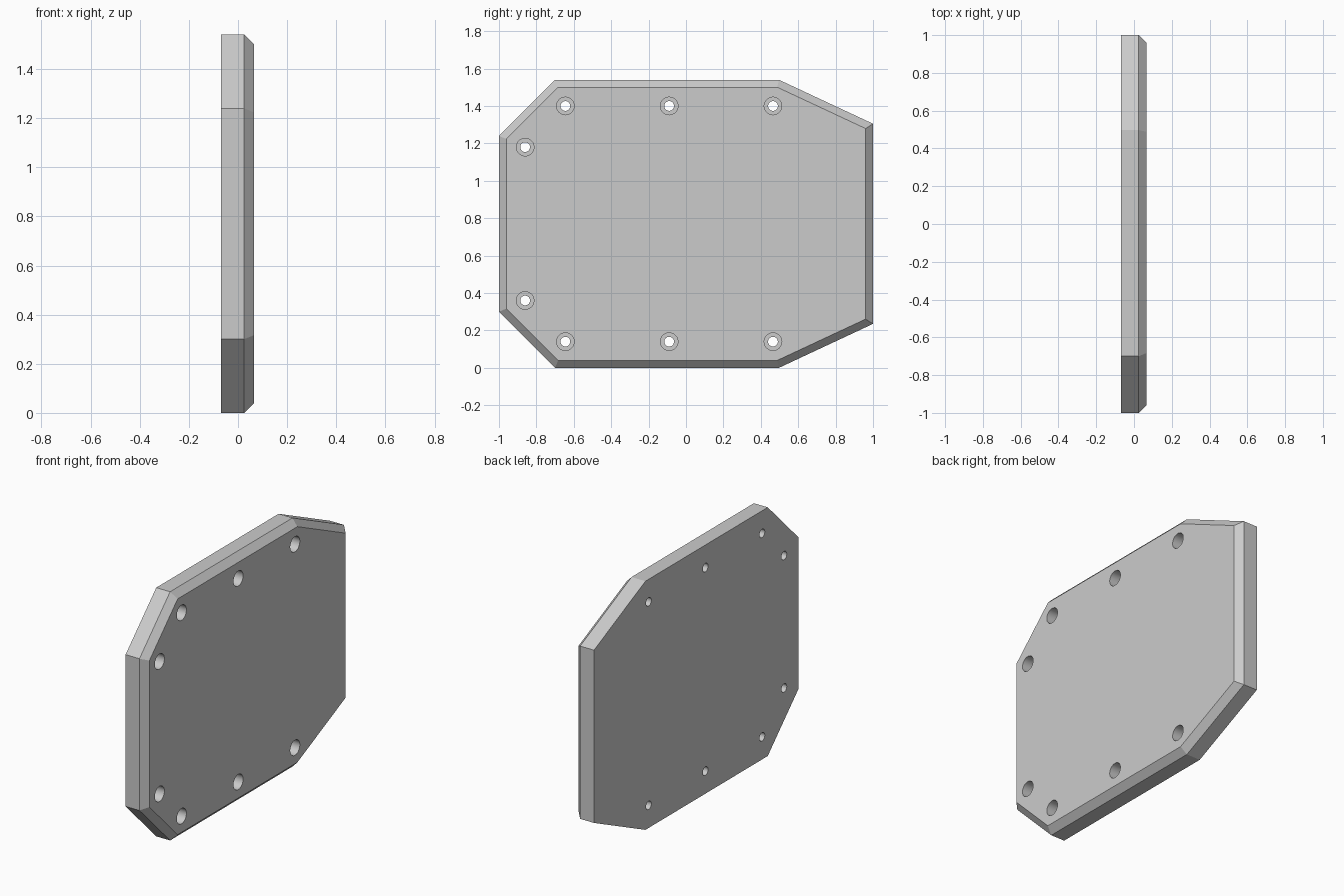
import bpy, bmesh
from math import pi, radians
from mathutils import Matrix

if "Cube" in bpy.data.objects:
    bpy.data.objects.remove(bpy.data.objects["Cube"])

BACK, SHOULDER, FACE = -0.07, 0.025, 0.065
MID_Z = 0.77


def add_object(name, bm):
    bmesh.ops.recalc_face_normals(bm, faces=bm.faces)
    mesh = bpy.data.meshes.new(name)
    bm.to_mesh(mesh)
    bm.free()
    obj = bpy.data.objects.new(name, mesh)
    bpy.context.collection.objects.link(obj)
    return obj


# Plate outline: lower half mirrored about the middle height
lower = [(-1, 0.30), (-0.70, 0), (0.497, 0), (1, 0.235)]
outline = lower + [(y, 2 * MID_Z - z) for y, z in reversed(lower)]

# Plate body, extruded along x, with a chamfered outer face
bm = bmesh.new()
base = bm.faces.new([bm.verts.new((BACK, y, z)) for y, z in outline])
ext = bmesh.ops.extrude_face_region(bm, geom=[base], use_keep_orig=True)["geom"]
bmesh.ops.translate(bm, vec=(SHOULDER - BACK, 0, 0),
                    verts=[g for g in ext if isinstance(g, bmesh.types.BMVert)])
bmesh.ops.recalc_face_normals(bm, faces=bm.faces)
front = next(f for f in bm.faces if f.normal.x > 0.9)
bmesh.ops.inset_region(bm, faces=[front], thickness=0.04, use_even_offset=True)
bmesh.ops.translate(bm, vec=(FACE - SHOULDER, 0, 0), verts=front.verts)
plate = add_object("cover_plate", bm)

# Screw hole positions, mirrored about the middle height
low_holes = [(-0.86, 0.36), (-0.645, 0.14), (-0.09, 0.14), (0.465, 0.14)]
holes = low_holes + [(y, 2 * MID_Z - z) for y, z in low_holes]


def hole_cutter(name, radius, x0, x1):
    bm = bmesh.new()
    for y, z in holes:
        place = Matrix.Translation(((x0 + x1) / 2, y, z)) @ Matrix.Rotation(pi / 2, 4, 'Y')
        bmesh.ops.create_cone(bm, cap_ends=True, segments=48, radius1=radius,
                              radius2=radius, depth=x1 - x0, matrix=place)
    cutter = add_object(name, bm)
    cutter.hide_render = True
    return cutter


# Through holes and wider screw-head recesses
cutters = [hole_cutter("screw_hole_cutter", 0.026, -0.2, 0.2),
           hole_cutter("screw_head_cutter", 0.047, -0.015, 0.2)]
bpy.context.view_layer.objects.active = plate
plate.select_set(True)
for cutter in cutters:
    mod = plate.modifiers.new(cutter.name, 'BOOLEAN')
    mod.operation = 'DIFFERENCE'
    mod.solver = 'EXACT'
    mod.object = cutter
    bpy.ops.object.modifier_apply(modifier=mod.name)
    bpy.data.objects.remove(cutter)

# Round hole walls, sharp plate edges
bpy.ops.object.shade_smooth_by_angle(angle=radians(15))
